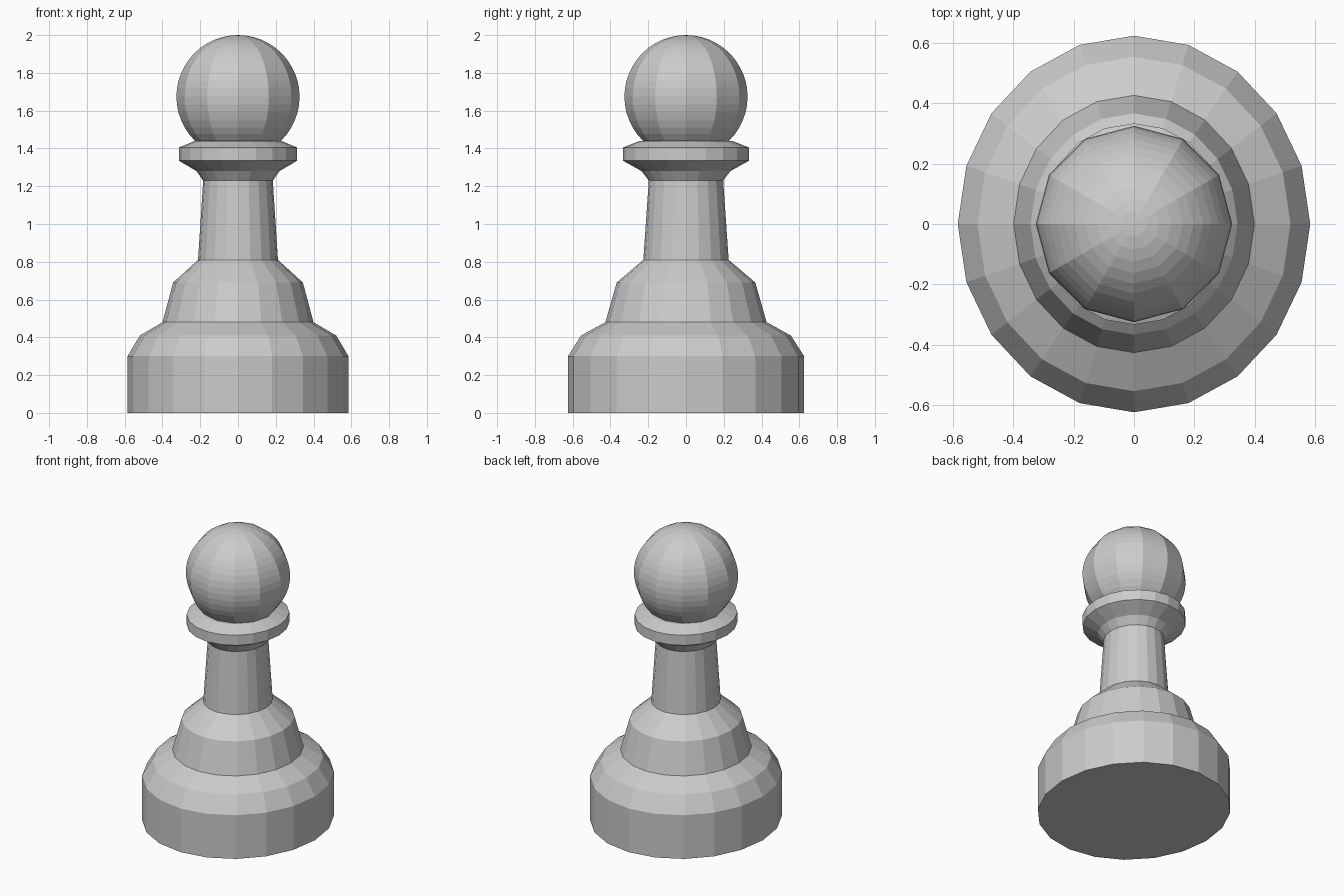
import bpy, bmesh, math

if "Cube" in bpy.data.objects:
    bpy.data.objects.remove(bpy.data.objects["Cube"])

# Slightly oval turned body: (radius along y, height)
SIDES = 20
X_SCALE = 0.936
profile = [(0.625, 0.0), (0.625, 0.30), (0.555, 0.41), (0.427, 0.48),
           (0.367, 0.69), (0.226, 0.81), (0.197, 1.23), (0.235, 1.28),
           (0.334, 1.335), (0.334, 1.405), (0.245, 1.44)]

bm = bmesh.new()
rings = []
for r, z in profile:
    rings.append([bm.verts.new((r * X_SCALE * math.cos(a), r * math.sin(a), z))
                  for a in (2 * math.pi * i / SIDES for i in range(SIDES))])
for low, high in zip(rings, rings[1:]):
    for i in range(SIDES):
        j = (i + 1) % SIDES
        bm.faces.new((low[i], low[j], high[j], high[i]))
bm.faces.new(rings[0][::-1])
bm.faces.new(rings[-1])
mesh = bpy.data.meshes.new("body")
bm.to_mesh(mesh)
bm.free()
body = bpy.data.objects.new("body", mesh)
bpy.context.collection.objects.link(body)

# Ball head resting in the collar
bpy.ops.mesh.primitive_uv_sphere_add(segments=12, ring_count=24, radius=0.326,
                                     location=(0, 0, 1.674))
bpy.context.object.name = "head"
